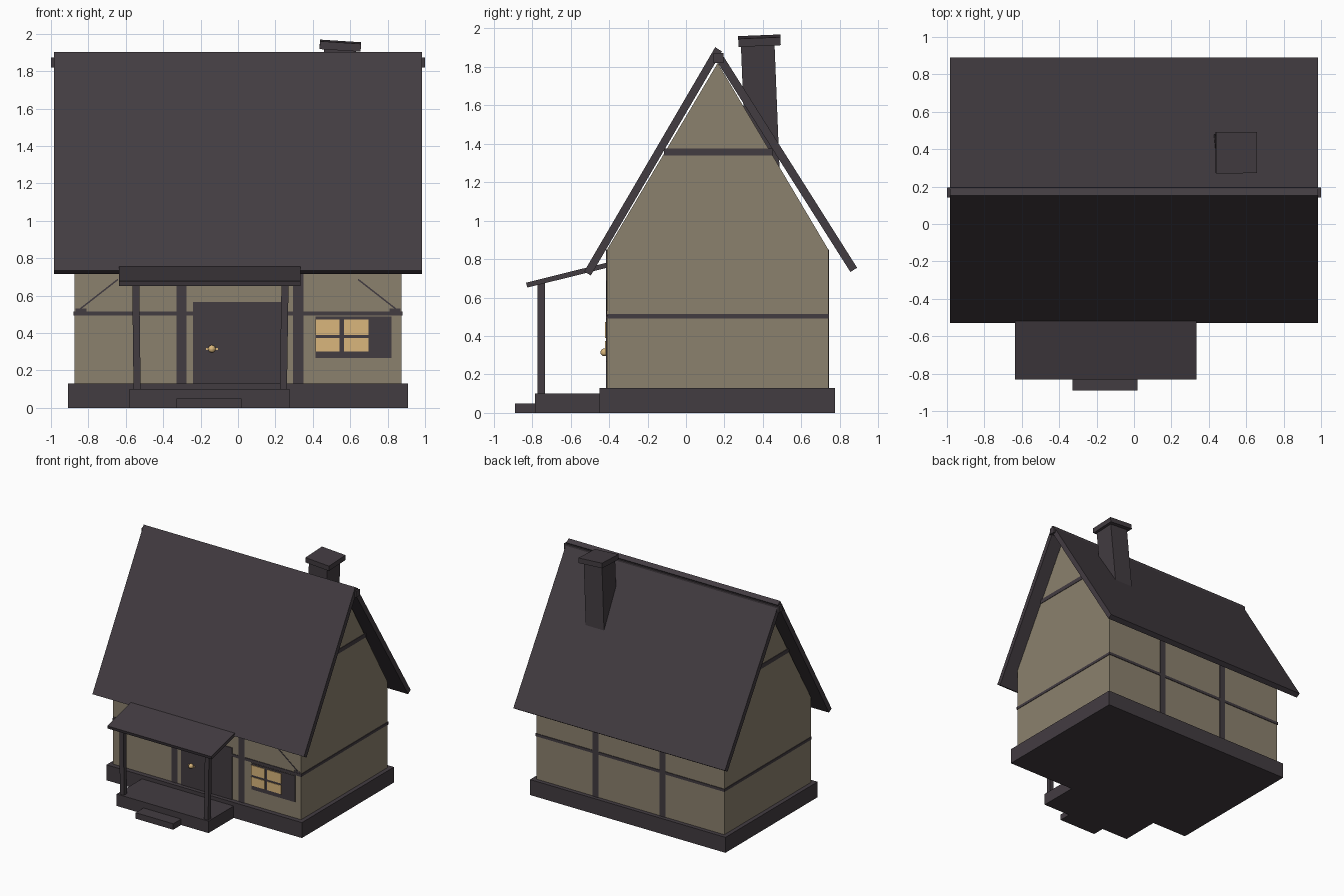
import bpy, bmesh, math
from mathutils import Matrix, Vector

if "Cube" in bpy.data.objects:
    bpy.data.objects.remove(bpy.data.objects["Cube"])


def material(name, rgb):
    m = bpy.data.materials.new(name)
    m.diffuse_color = (*rgb, 1)
    m.use_nodes = True
    m.node_tree.nodes["Principled BSDF"].inputs["Base Color"].default_value = m.diffuse_color
    return m


DARK = material("dark timber", (0.055, 0.045, 0.053))
PLASTER = material("beige plaster", (0.26, 0.22, 0.155))
GLOW = material("warm window", (0.70, 0.47, 0.20))


def finish(name, bm, mat):
    bmesh.ops.recalc_face_normals(bm, faces=bm.faces)
    me = bpy.data.meshes.new(name)
    bm.to_mesh(me)
    bm.free()
    me.materials.append(mat)
    ob = bpy.data.objects.new(name, me)
    bpy.context.collection.objects.link(ob)
    return ob


def box(name, x, y, z, mat=DARK, turn=None):
    """Box from (min, max) ranges, optionally turned about its centre."""
    bm = bmesh.new()
    bmesh.ops.create_cube(bm, size=1)
    size = Vector([r[1] - r[0] for r in (x, y, z)])
    mid = Vector([(r[1] + r[0]) / 2 for r in (x, y, z)])
    mat4 = Matrix.Translation(mid) @ (turn or Matrix()) @ Matrix.Diagonal((*size, 1))
    bmesh.ops.transform(bm, matrix=mat4, verts=bm.verts)
    return finish(name, bm, mat)


def prism(name, profile, x0, x1, mat=DARK):
    """Extrude a (y, z) profile along x."""
    bm = bmesh.new()
    face = bm.faces.new([bm.verts.new((x0, y, z)) for y, z in profile])
    ext = bmesh.ops.extrude_face_region(bm, geom=[face])
    moved = [v for v in ext["geom"] if isinstance(v, bmesh.types.BMVert)]
    bmesh.ops.translate(bm, vec=(x1 - x0, 0, 0), verts=moved)
    return finish(name, bm, mat)


# Foundation, porch floor and step
box("foundation", (-0.91, 0.91), (-0.45, 0.775), (0, 0.13))
box("porch_floor", (-0.58, 0.275), (-0.785, -0.44), (0, 0.10))
box("step", (-0.33, 0.02), (-0.89, -0.78), (0, 0.05))

# Walls with gables
prism("walls", [(-0.41, 0.12), (0.74, 0.12), (0.74, 0.85), (0.165, 1.82), (-0.41, 0.85)],
      -0.875, 0.875, PLASTER)

# Main roof slabs and ridge beam
prism("front_roof", [(-0.53, 0.735), (-0.495, 0.715), (0.187, 1.88), (0.152, 1.902)], -0.985, 0.985)
prism("back_roof", [(0.89, 0.755), (0.855, 0.733), (0.15, 1.845), (0.185, 1.87)], -0.985, 0.985)
box("ridge_beam", (-1, 1), (0.142, 0.194), (1.82, 1.872))

# Porch roof and posts
prism("porch_roof", [(-0.825, 0.652), (-0.41, 0.755), (-0.41, 0.782), (-0.832, 0.677)], -0.635, 0.333)
for name, x, lean in (("left", -0.543, -0.012), ("right", 0.247, 0.015)):
    box(name + "_porch_post", (x - 0.019, x + 0.019), (-0.772, -0.734), (0.09, 0.675),
        turn=Matrix.Rotation(lean, 4, "Y"))

# Timber framing on front and back walls
for side, y in (("front", -0.41), ("back", 0.74)):
    r = (y - 0.005, y + 0.005)
    box(side + "_rail", (-0.88, 0.88), r, (0.492, 0.515))
    for i, x in enumerate((-0.302, 0.322)):
        box(f"{side}_stud_{i}", (x - 0.027, x + 0.027), r, (0.12, 0.85))

# Timber rails on the gable walls
for side, x in (("left", -0.875), ("right", 0.875)):
    r = (x - 0.004, x + 0.004)
    box(side + "_rail", r, (-0.412, 0.742), (0.492, 0.515))
    box(side + "_gable_rail", r, (-0.115, 0.45), (1.34, 1.375))

# Thin corner braces, mostly sunk into the front wall
for side, s in (("left", -1), ("right", 1)):
    box(side + "_brace", (s * 0.76 - 0.15, s * 0.76 + 0.15), (-0.413, -0.405), (0.59, 0.598),
        turn=Matrix.Rotation(s * math.radians(38), 4, "Y"))
    box(side + "_brace_foot", (s * 0.84 - 0.03, s * 0.84 + 0.03), (-0.413, -0.405), (0.515, 0.53))

# Door with knob
box("door", (-0.24, 0.235), (-0.417, -0.405), (0.12, 0.565))
bm = bmesh.new()
bmesh.ops.create_uvsphere(bm, u_segments=12, v_segments=8, radius=0.02)
bmesh.ops.translate(bm, vec=(-0.14, -0.425, 0.315), verts=bm.verts)
finish("door_knob", bm, GLOW)
box("knob_plate", (-0.172, -0.108), (-0.421, -0.41), (0.31, 0.32), GLOW)

# Window: dark surround with shutter, four glowing panes
box("window_surround", (0.415, 0.822), (-0.416, -0.405), (0.265, 0.487))
for i, x in enumerate(((0.415, 0.543), (0.567, 0.697))):
    for j, z in enumerate(((0.30, 0.373), (0.39, 0.472))):
        box(f"pane_{i}{j}", x, (-0.421, -0.412), z, GLOW)

# Leaning chimney and cap
lean = Matrix.Rotation(0.04, 4, "X") @ Matrix.Rotation(0.064, 4, "Y")
box("chimney", (0.437, 0.607), (0.30, 0.475), (1.18, 1.93), turn=lean)
box("chimney_cap", (0.437, 0.657), (0.272, 0.492), (1.915, 1.957), turn=lean)
